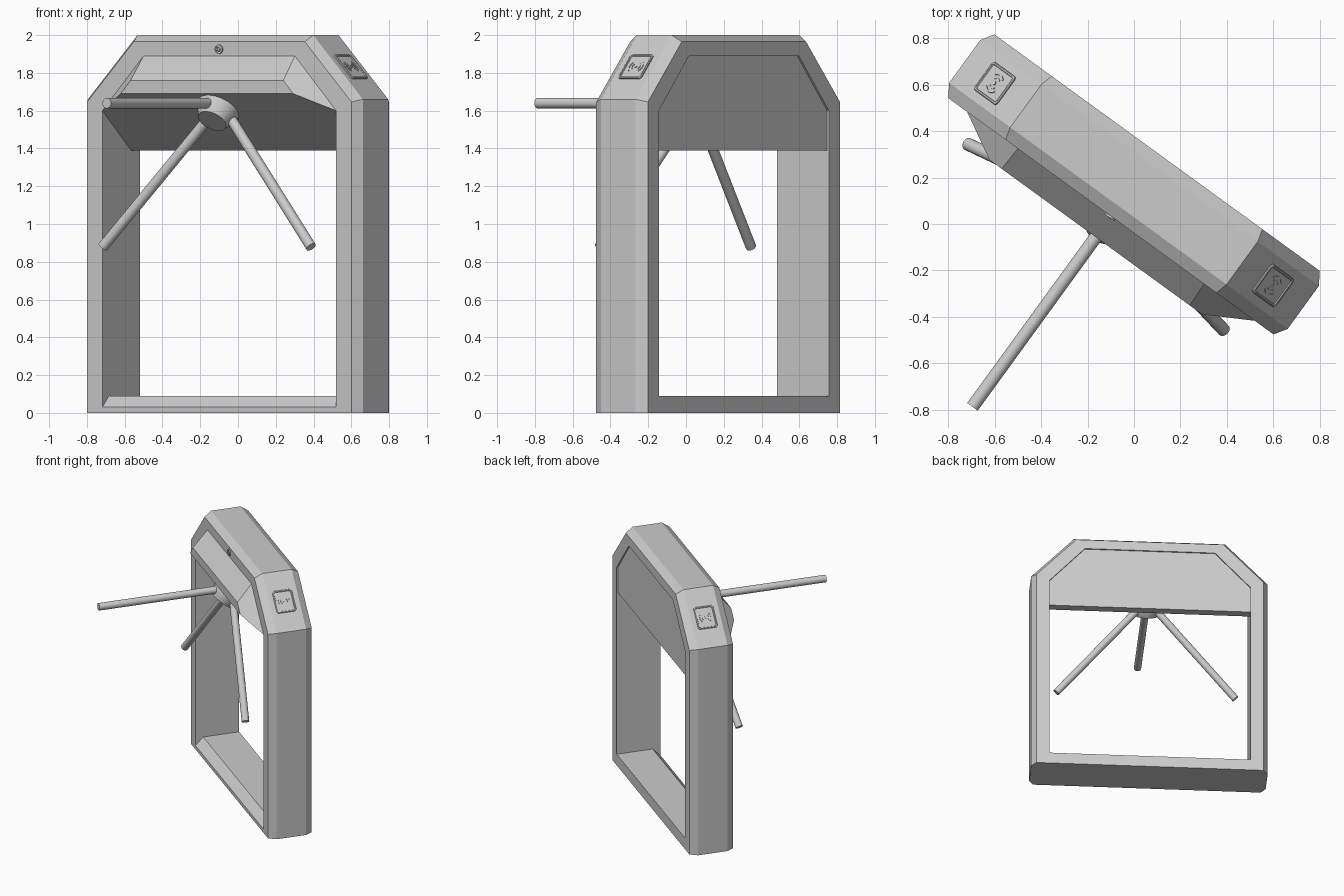
import bpy, bmesh, math
from mathutils import Matrix, Vector

if "Cube" in bpy.data.objects:
    bpy.data.objects.remove(bpy.data.objects["Cube"])

# Local frame: u along the gate, v towards its back, z up; gate is turned 36 degrees
GATE = Matrix.Translation((0, 0.17, 0)) @ Matrix.Rotation(math.radians(-36), 4, 'Z')


def finish(name, bm, matrix=Matrix.Identity(4), smooth=False):
    bmesh.ops.recalc_face_normals(bm, faces=bm.faces)
    me = bpy.data.meshes.new(name)
    bm.to_mesh(me)
    bm.free()
    me.transform(GATE @ matrix)
    ob = bpy.data.objects.new(name, me)
    bpy.context.collection.objects.link(ob)
    if smooth:
        bpy.context.view_layer.objects.active = ob
        ob.select_set(True)
        bpy.ops.object.shade_smooth_by_angle(angle=math.radians(35))
        ob.select_set(False)
    return ob


def loft(name, loops, closed=False, matrix=Matrix.Identity(4), smooth=False):
    """Skin equal-length point loops; closed joins last to first, otherwise caps."""
    bm = bmesh.new()
    rings = [[bm.verts.new(p) for p in loop] for loop in loops]
    n = len(rings[0])
    pairs = list(zip(rings, rings[1:])) + ([(rings[-1], rings[0])] if closed else [])
    for a, b in pairs:
        for i in range(n):
            j = (i + 1) % n
            bm.faces.new((a[i], a[j], b[j], b[i]))
    if not closed:
        bm.faces.new(rings[0])
        bm.faces.new(rings[-1])
    return finish(name, bm, matrix, smooth)


def arch(v, base, side, shoulder, top, crown):
    """Six-point clipped arch in the plane at depth v."""
    half = [(side, base), (side, shoulder), (crown, top)]
    return [(u, v, z) for u, z in half] + [(-u, v, z) for u, z in reversed(half)]


def circle(r, z, n):
    return [(r * math.cos(2 * math.pi * i / n), r * math.sin(2 * math.pi * i / n), z)
            for i in range(n)]


def rounded(hx, hy, r, z):
    """Rounded rectangle loop."""
    pts = []
    for k, (sx, sy) in enumerate([(1, 1), (-1, 1), (-1, -1), (1, -1)]):
        for i in range(5):
            a = math.pi / 2 * (k + i / 4)
            pts.append((sx * (hx - r) + r * math.cos(a), sy * (hy - r) + r * math.sin(a), z))
    return pts


# Arch frame with chamfered rims and a ramped sill
inset = (0, 0.865, 1.646, 1.965, 0.56)
full = (0, 0.9, 1.66, 2.0, 0.575)
hole = (0.09, 0.765, 1.6, 1.89, 0.495)
loft("arch_frame", [
    arch(-0.169, *inset), arch(-0.114, *full), arch(0.114, *full), arch(0.169, *inset),
    arch(0.169, *hole), arch(-0.109, *hole), arch(-0.169, 0.03, *hole[1:]),
], closed=True)

# Mechanism housing: wedge that fills the top of the arch and juts out in front
bm = bmesh.new()
for u, v, z in [(0.765, 0.158, 1.39), (0.765, 0.158, 1.6), (0.495, 0.158, 1.89),
                (0.765, 0.09, 1.39), (0.765, -0.169, 1.6), (0.495, -0.169, 1.89),
                (0.565, -0.28, 1.69), (0.5, -0.28, 1.76)]:
    for s in (1, -1):
        bm.verts.new((s * u, v, z))
bmesh.ops.convex_hull(bm, input=bm.verts)
bmesh.ops.dissolve_limit(bm, angle_limit=0.03, verts=bm.verts, edges=bm.edges)
finish("mechanism_housing", bm)

# Tapered hub on the tilted axis
apex = Vector((0, -0.152, 1.64))
axis = Vector((0, -0.645, -0.764)).normalized()
hub = Matrix.Translation(apex) @ axis.to_track_quat('Z', 'Y').to_matrix().to_4x4()
loft("hub", [circle(0.118, 0.0, 32), circle(0.118, 0.05, 32), circle(0.08, 0.125, 32)],
     matrix=hub, smooth=True)

# Three arms spaced around the hub axis, the first one level
for k in range(3):
    d = Matrix.Rotation(2 * math.pi * k / 3, 3, axis) @ Vector((0, -1, 0))
    m = Matrix.Translation(apex) @ d.to_track_quat('Z', 'Y').to_matrix().to_4x4()
    loft(f"arm_{k + 1}", [circle(0.028, 0.03, 20), circle(0.028, 1.03, 20)],
         matrix=m, smooth=True)

# Small status lamp on the front
front = Matrix.Translation((0, -0.169, 1.925)) @ Matrix.Rotation(math.pi / 2, 4, 'X')
loft("status_lamp", [circle(0.025, -0.01, 16), circle(0.025, 0.008, 16),
                     circle(0.018, 0.008, 16), circle(0.018, 0.003, 16),
                     circle(0.012, 0.003, 16), circle(0.008, 0.01, 16)], matrix=front)

# Card readers on both sloping shoulders
for side, tag in ((1, "right"), (-1, "left")):
    n = Vector((side * 0.723, 0, 0.691)).normalized()
    y = Vector((-side * 0.691, 0, 0.723)).normalized()
    x = y.cross(n)
    m = Matrix((x, y, n)).transposed().to_4x4()
    m.translation = (side * 0.7375, 0, 1.83)
    loft(f"card_reader_{tag}", [
        rounded(0.075, 0.086, 0.015, -0.005), rounded(0.075, 0.086, 0.015, 0.006),
        rounded(0.071, 0.082, 0.012, 0.009), rounded(0.065, 0.076, 0.01, 0.009),
        rounded(0.063, 0.074, 0.01, 0.004)], matrix=m)
    # plain radio-wave arcs and centre dot
    loft(f"reader_dot_{tag}", [circle(0.008, 0.002, 10), circle(0.008, 0.008, 10)], matrix=m)
    for s in (1, -1):
        for r in (0.022, 0.04):
            loops = []
            for i in range(7):
                a = math.radians(-45 + 15 * i)
                c, t = s * math.cos(a), math.sin(a)
                loops.append([(q * c, q * t, h) for q, h in
                              ((r, 0.002), (r + 0.006, 0.002), (r + 0.006, 0.008), (r, 0.008))])
            loft(f"reader_wave_{tag}", loops, matrix=m)
